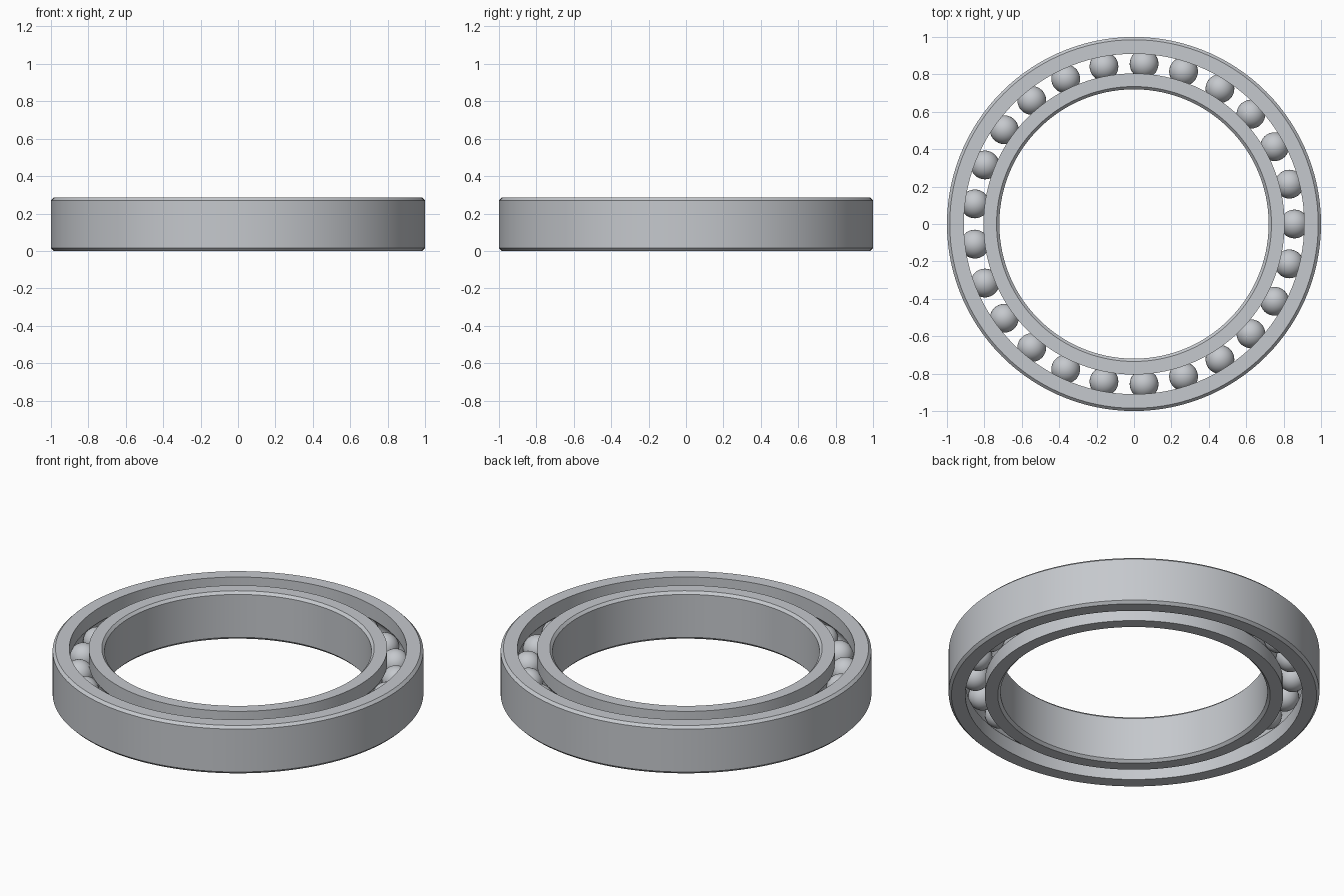
import bpy, bmesh, math

cube = bpy.data.objects.get("Cube")
if cube:
    bpy.data.objects.remove(cube, do_unlink=True)

HEIGHT, CHAMFER = 0.285, 0.015
MID = HEIGHT / 2
BALLS, BALL_R, PITCH_R = 25, 0.077, 0.8575
SEGMENTS = 120

steel = bpy.data.materials.new("steel grey")
steel.use_nodes = True
colour = (0.56, 0.58, 0.61, 1)
steel.diffuse_color = colour
steel.node_tree.nodes["Principled BSDF"].inputs["Base Color"].default_value = colour


def add_object(name, bm, angle):
    mesh = bpy.data.meshes.new(name)
    bm.to_mesh(mesh)
    bm.free()
    mesh.materials.append(steel)
    obj = bpy.data.objects.new(name, mesh)
    bpy.context.collection.objects.link(obj)
    bpy.ops.object.select_all(action="DESELECT")
    obj.select_set(True)
    bpy.context.view_layer.objects.active = obj
    bpy.ops.object.shade_smooth_by_angle(angle=math.radians(angle))
    return obj


def race(name, plain_r, track_r):
    """Ring with chamfered plain side and a ball groove in its track side."""
    inward = math.copysign(CHAMFER, track_r - plain_r)
    profile = [(plain_r + inward, 0), (plain_r, CHAMFER),
               (plain_r, HEIGHT - CHAMFER), (plain_r + inward, HEIGHT),
               (track_r, HEIGHT)]
    # Groove arc concentric with the balls
    groove_r = BALL_R + 0.001
    side = math.copysign(1, plain_r - track_r)
    reach = math.acos(abs(track_r - PITCH_R) / groove_r)
    for i in range(11):
        a = reach * (1 - i / 5)
        profile.append((PITCH_R + side * groove_r * math.cos(a),
                        MID + groove_r * math.sin(a)))
    profile.append((track_r, 0))

    # Revolve the closed profile
    bm = bmesh.new()
    verts = [bm.verts.new((r, 0, z)) for r, z in profile]
    edges = [bm.edges.new((v, verts[i - 1])) for i, v in enumerate(verts)]
    bmesh.ops.spin(bm, geom=verts + edges, cent=(0, 0, 0), axis=(0, 0, 1),
                   angle=math.tau, steps=SEGMENTS, use_merge=True)
    bmesh.ops.remove_doubles(bm, verts=bm.verts, dist=0.0001)
    bmesh.ops.recalc_face_normals(bm, faces=bm.faces)
    return add_object(name, bm, 25)


race("outer_race", 1.0, 0.91)
race("inner_race", 0.72, 0.805)

# Balls evenly spaced around the track, sharing one mesh
bm = bmesh.new()
bmesh.ops.create_uvsphere(bm, u_segments=32, v_segments=16, radius=BALL_R)
first = add_object("ball_1", bm, 60)
for i in range(BALLS):
    ball = first
    if i:
        ball = bpy.data.objects.new(f"ball_{i + 1}", first.data)
        bpy.context.collection.objects.link(ball)
    a = math.tau * i / BALLS
    ball.location = (PITCH_R * math.cos(a), PITCH_R * math.sin(a), MID)
